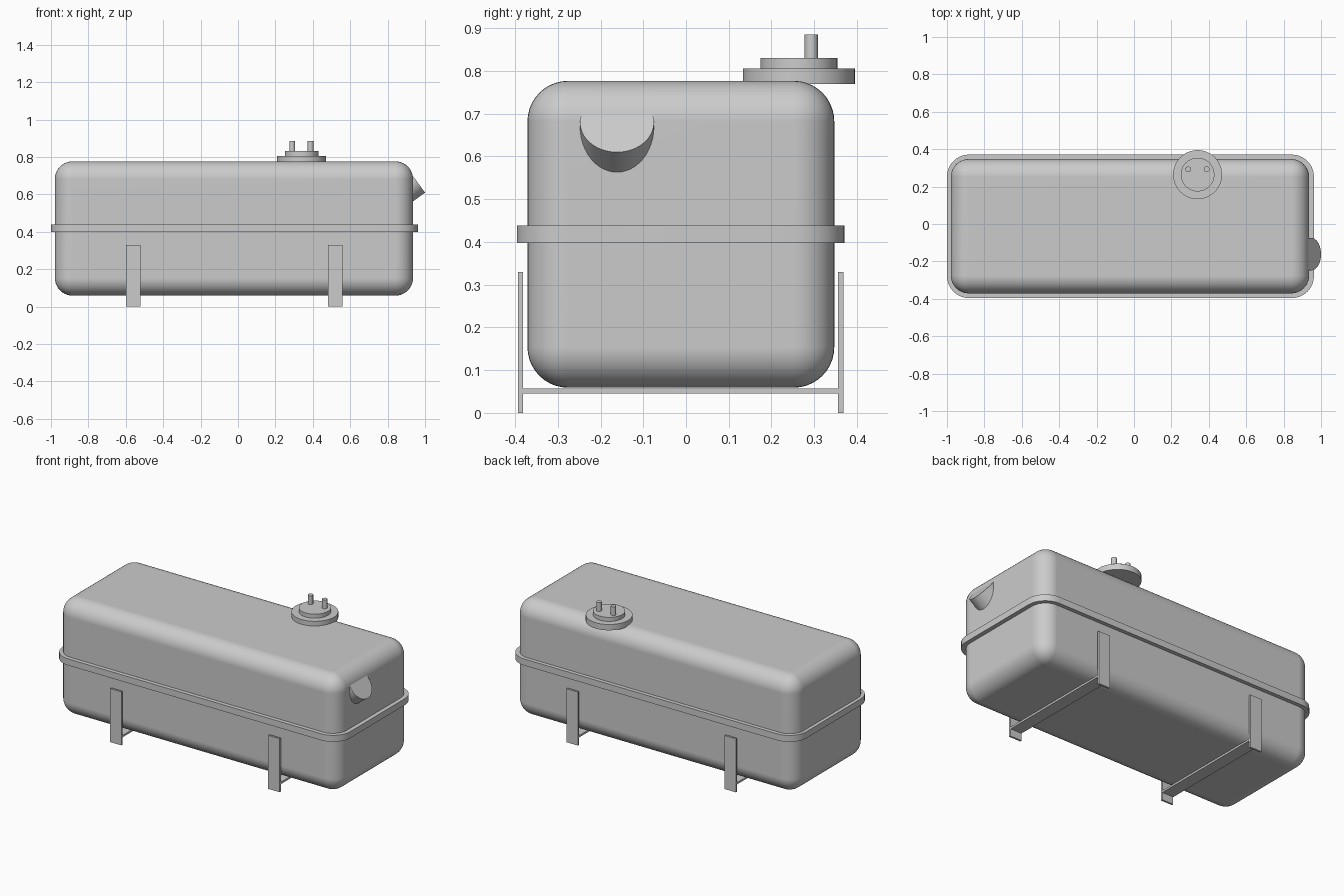
import bpy
import bmesh
from mathutils import Vector

if "Cube" in bpy.data.objects:
    bpy.data.objects.remove(bpy.data.objects["Cube"])


def add_object(name, bm, angle=0.6):
    mesh = bpy.data.meshes.new(name)
    bm.to_mesh(mesh)
    bm.free()
    obj = bpy.data.objects.new(name, mesh)
    bpy.context.collection.objects.link(obj)
    bpy.ops.object.select_all(action='DESELECT')
    obj.select_set(True)
    bpy.context.view_layer.objects.active = obj
    bpy.ops.object.shade_smooth_by_angle(angle=angle)
    return obj


def box(name, lo, hi, radius=0, segments=8, vertical_only=False):
    lo, hi = Vector(lo), Vector(hi)
    bm = bmesh.new()
    bmesh.ops.create_cube(bm, size=1)
    bmesh.ops.scale(bm, vec=hi - lo, verts=bm.verts)
    bmesh.ops.translate(bm, vec=(lo + hi) / 2, verts=bm.verts)
    if radius:
        edges = [e for e in bm.edges if not vertical_only
                 or abs(e.verts[0].co.z - e.verts[1].co.z) > 1e-5]
        bmesh.ops.bevel(bm, geom=edges, offset=radius, segments=segments,
                        profile=0.5, affect='EDGES')
    return add_object(name, bm)


def cylinder(name, start, end, radius, sides=48):
    start, end = Vector(start), Vector(end)
    axis = end - start
    bm = bmesh.new()
    bmesh.ops.create_cone(bm, cap_ends=True, segments=sides, radius1=radius,
                          radius2=radius, depth=axis.length)
    rot = axis.to_track_quat('Z', 'Y').to_matrix()
    bmesh.ops.rotate(bm, cent=(0, 0, 0), matrix=rot, verts=bm.verts)
    bmesh.ops.translate(bm, vec=(start + end) / 2, verts=bm.verts)
    return add_object(name, bm)


# Rounded tank shell and the seam flange around its middle
tank = box("tank_body", (-0.979, -0.371, 0.059), (0.936, 0.347, 0.777), 0.095, 10)
weighted = tank.modifiers.new("even_shading", 'WEIGHTED_NORMAL')
weighted.keep_sharp = True
box("seam_flange", (-1.0, -0.396, 0.398), (0.962, 0.371, 0.438), 0.118, 10, True)

# Two cradles: upright straps on both sides and a cross plate below
for side, x in (("left", -0.56), ("right", 0.52)):
    x0, x1 = x - 0.039, x + 0.039
    box(side + "_front_strap", (x0, -0.393, 0), (x1, -0.381, 0.33))
    box(side + "_back_strap", (x0, 0.356, 0), (x1, 0.368, 0.33))
    box(side + "_cross_plate", (x0, -0.381, 0.045), (x1, 0.356, 0.057))

# Stepped sender plate with two pipe stubs on top
cylinder("sender_plate", (0.34, 0.264, 0.770), (0.34, 0.264, 0.806), 0.131)
cylinder("sender_cap", (0.34, 0.264, 0.806), (0.34, 0.264, 0.831), 0.09)
for side, x in (("left", 0.29), ("right", 0.388)):
    cylinder(side + "_pipe_stub", (x, 0.293, 0.831), (x, 0.293, 0.885), 0.0155, 16)

# Tilted filler neck emerging from the right end
normal = Vector((0.808, 0, 0.59)).normalized()
tip = Vector((1.0, -0.1615, 0.61))
mouth = tip + 0.0865 * Vector((-normal.z, 0, normal.x))
cylinder("filler_neck", mouth - normal * 0.14, mouth, 0.0865)
